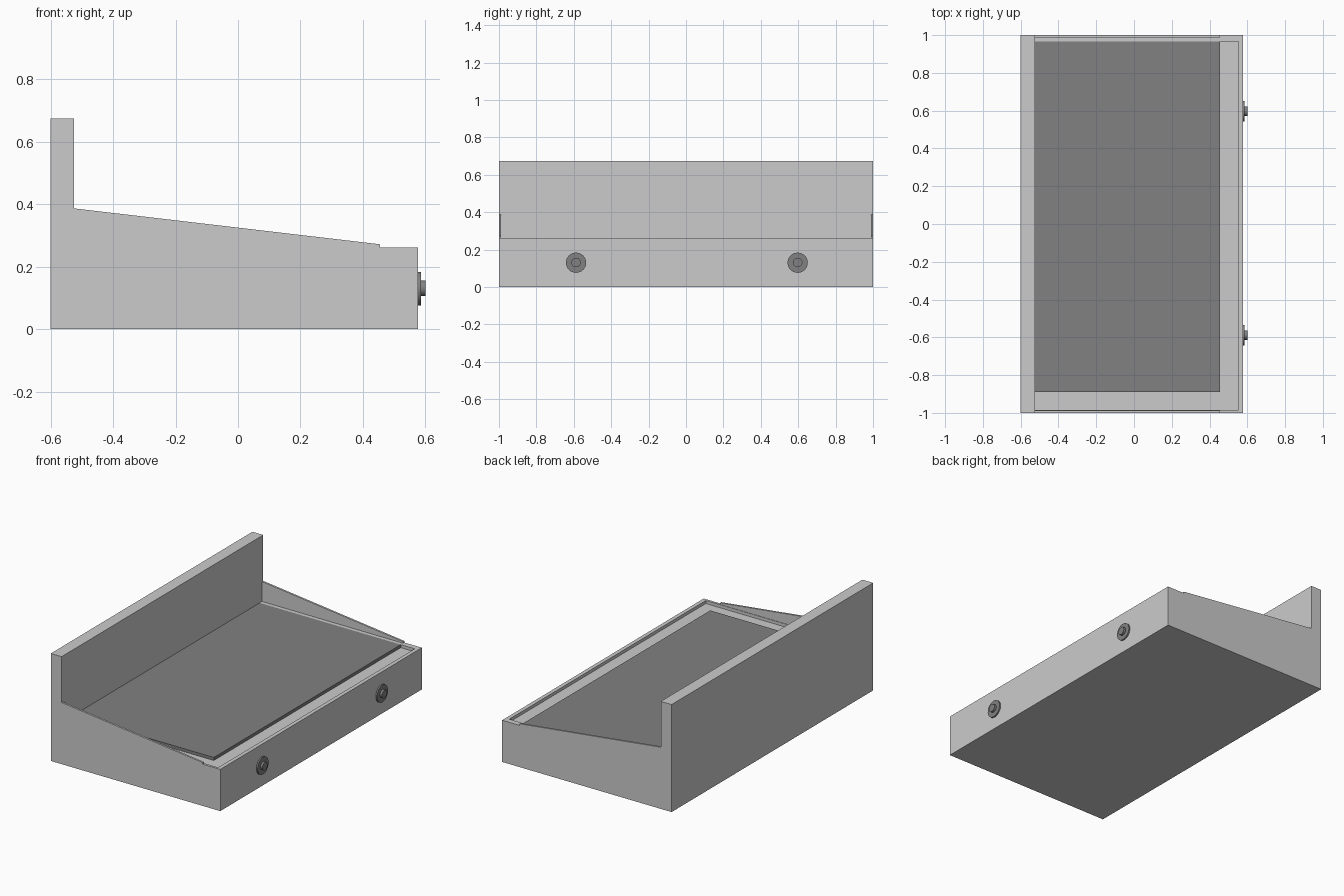
import bpy, bmesh, math

if "Cube" in bpy.data.objects:
    bpy.data.objects.remove(bpy.data.objects["Cube"])

dark = bpy.data.materials.new("dark_grey")
dark.diffuse_color = (0.22, 0.22, 0.22, 1)
dark.use_nodes = True
dark.node_tree.nodes["Principled BSDF"].inputs["Base Color"].default_value = dark.diffuse_color


def prism(name, profile, y0, y1):
    """Extrude an x-z profile from y0 to y1."""
    bm = bmesh.new()
    face = bm.faces.new([bm.verts.new((x, y0, z)) for x, z in profile])
    ext = bmesh.ops.extrude_face_region(bm, geom=[face])
    verts = [v for v in ext["geom"] if isinstance(v, bmesh.types.BMVert)]
    bmesh.ops.translate(bm, verts=verts, vec=(0, y1 - y0, 0))
    bmesh.ops.recalc_face_normals(bm, faces=bm.faces)
    mesh = bpy.data.meshes.new(name)
    bm.to_mesh(mesh)
    bm.free()
    ob = bpy.data.objects.new(name, mesh)
    bpy.context.collection.objects.link(ob)
    return ob


def box(name, x0, x1, y0, y1, z0, z1):
    return prism(name, [(x0, z0), (x1, z0), (x1, z1), (x0, z1)], y0, y1)


def cut(ob, cutter):
    mod = ob.modifiers.new("cut", "BOOLEAN")
    mod.operation = "DIFFERENCE"
    mod.solver = "EXACT"
    mod.object = cutter
    bpy.context.view_layer.objects.active = ob
    bpy.ops.object.modifier_apply(modifier=mod.name)
    bpy.data.objects.remove(cutter)


def disc(name, r, x0, x1, y, z):
    bpy.ops.mesh.primitive_cylinder_add(
        vertices=32, radius=r, depth=x1 - x0,
        location=((x0 + x1) / 2, y, z), rotation=(0, math.pi / 2, 0))
    ob = bpy.context.object
    ob.name = name
    bpy.ops.object.shade_smooth_by_angle()
    ob.data.materials.append(dark)


# Body: base, tall back wall and sloping side walls in one profile
body = prism("body", [(-0.6, 0), (0.577, 0), (0.577, 0.262), (0.455, 0.262),
                      (0.455, 0.272), (-0.525, 0.387), (-0.525, 0.675),
                      (-0.6, 0.675)], -1, 1)
# Space between the thin side walls, then the shallow tray
cut(body, box("side_wall_cutter", -0.525, 0.5, -0.988, 0.988, 0.262, 0.8))
cut(body, box("tray_cutter", -0.525, 0.552, -0.985, 0.965, 0.243, 0.8))

# Dark panel lying in the tray
panel = box("panel", -0.525, 0.455, -0.89, 0.965, 0.243, 0.262)
panel.data.materials.append(dark)

# Two round knobs on the low end
for i, y in enumerate((-0.588, 0.597)):
    disc(f"knob_flange_{i}", 0.054, 0.57, 0.586, y, 0.13)
    disc(f"knob_boss_{i}", 0.025, 0.58, 0.6, y, 0.131)
